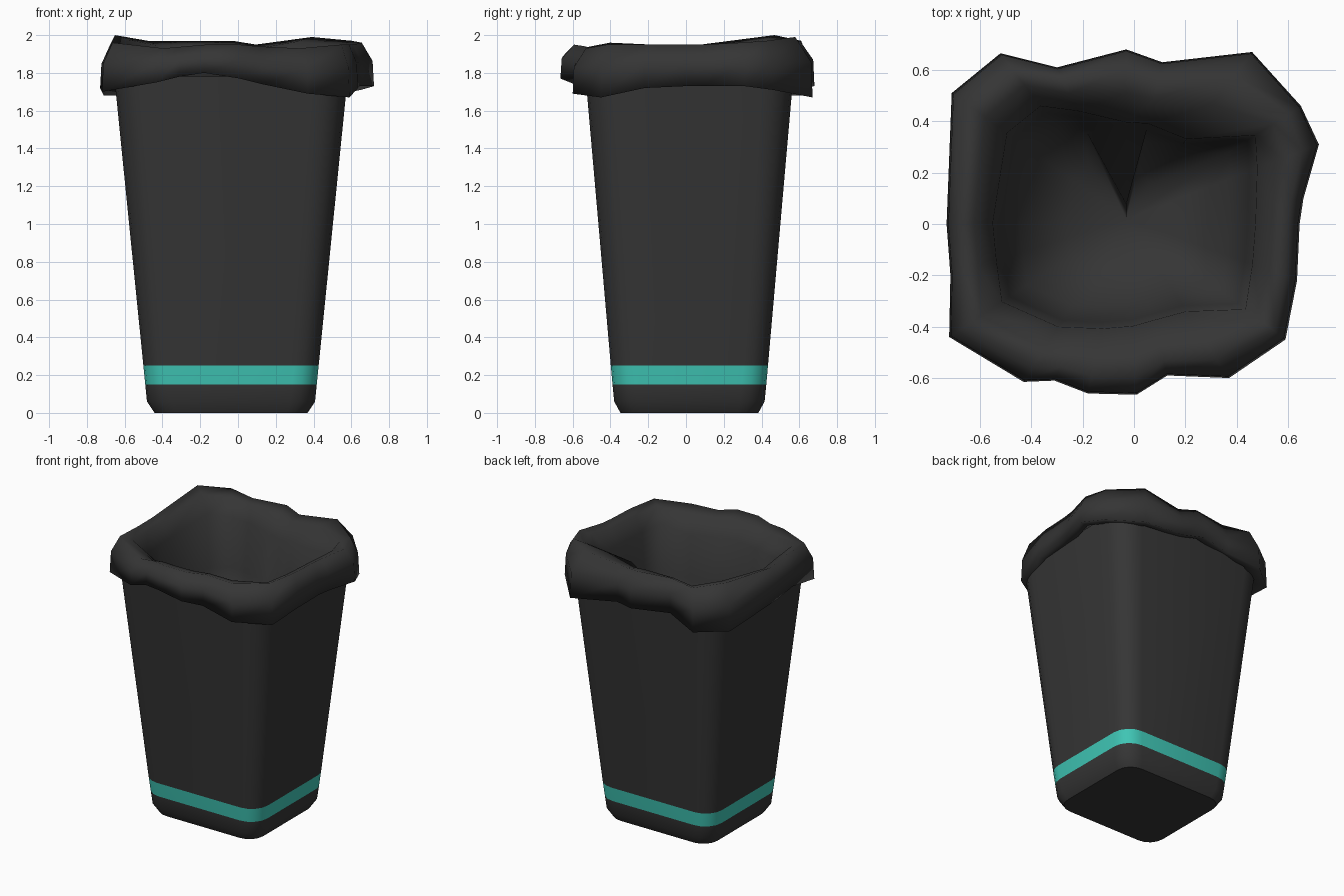
import bpy, bmesh, math
from mathutils import Vector

if "Cube" in bpy.data.objects:
    bpy.data.objects.remove(bpy.data.objects["Cube"])


def material(name, rgb):
    m = bpy.data.materials.new(name)
    m.diffuse_color = (*rgb, 1)
    m.use_nodes = True
    m.node_tree.nodes["Principled BSDF"].inputs["Base Color"].default_value = m.diffuse_color
    return m


DARK = material("dark_plastic", (0.036, 0.036, 0.036))
TEAL = material("teal_band", (0.05, 0.56, 0.46))


def loft(name, rings, mats, bottom=False, tip=None, mat_of=lambda i: 0, angle=None):
    bm = bmesh.new()
    vr = [[bm.verts.new(p) for p in r] for r in rings]
    n = len(vr[0])
    for i in range(len(vr) - 1):
        for j in range(n):
            k = (j + 1) % n
            f = bm.faces.new((vr[i][j], vr[i][k], vr[i + 1][k], vr[i + 1][j]))
            f.material_index = mat_of(i)
    if bottom:
        bm.faces.new(vr[0][::-1])
    if tip:
        t = bm.verts.new(tip)
        for j in range(n):
            bm.faces.new((vr[-1][j], vr[-1][(j + 1) % n], t))
    me = bpy.data.meshes.new(name)
    bm.to_mesh(me)
    bm.free()
    for m in mats:
        me.materials.append(m)
    ob = bpy.data.objects.new(name, me)
    bpy.context.collection.objects.link(ob)
    for p in me.polygons:
        p.use_smooth = True
    if angle:
        bpy.context.view_layer.objects.active = ob
        ob.select_set(True)
        bpy.ops.object.shade_smooth_by_angle(angle=math.radians(angle))
        ob.select_set(False)
    return ob


# Bin: tapered rounded square with a band near the foot
def rounded(hx, hy, r, z, cx=-0.037, cy=0.018, seg=4):
    pts = []
    for q, (sx, sy) in enumerate(((1, 1), (-1, 1), (-1, -1), (1, -1))):
        for s in range(seg + 1):
            a = math.pi / 2 * (q + s / seg)
            pts.append((cx + sx * (hx - r) + r * math.cos(a),
                        cy + sy * (hy - r) + r * math.sin(a), z))
    return pts


bin_rings = [rounded(*p) for p in (
    (0.405, 0.365, 0.11, 0), (0.445, 0.398, 0.13, 0.06), (0.454, 0.407, 0.13, 0.15),
    (0.464, 0.416, 0.13, 0.25), (0.618, 0.55, 0.17, 1.78))]
loft("bin_body", bin_rings, [DARK, TEAL], bottom=True,
     mat_of=lambda i: 1 if i == 2 else 0, angle=30)

# Bag outline, counter-clockwise: x, y, hem height, rim height
OUTER = [
    (0.645, 0, 1.73, 1.95), (0.66, 0.1, 1.73, 1.95), (0.72, 0.31, 1.73, 1.96),
    (0.65, 0.46, 1.71, 1.97), (0.46, 0.67, 1.67, 1.99), (0.11, 0.63, 1.72, 1.95),
    (-0.03, 0.68, 1.73, 1.97), (-0.3, 0.61, 1.74, 1.97), (-0.52, 0.665, 1.68, 1.97),
    (-0.71, 0.51, 1.68, 2.0), (-0.73, 0, 1.72, 1.94), (-0.715, -0.2, 1.735, 1.95),
    (-0.72, -0.44, 1.70, 1.96), (-0.43, -0.615, 1.75, 1.93), (-0.31, -0.61, 1.78, 1.94),
    (-0.18, -0.66, 1.80, 1.95), (0.01, -0.665, 1.77, 1.95), (0.13, -0.59, 1.74, 1.94),
    (0.37, -0.6, 1.69, 1.93), (0.59, -0.45, 1.67, 1.95), (0.635, -0.22, 1.72, 1.95)]
# Mouth of the bag seen from above
INNER = [
    (0.48, 0.23), (0.47, 0.38), (0.2, 0.33), (0.07, 0.39), (-0.1, 0.40), (-0.25, 0.45),
    (-0.35, 0.47), (-0.5, 0.35), (-0.55, 0.2), (-0.55, 0), (-0.52, -0.3), (-0.3, -0.4),
    (-0.05, -0.41), (0.2, -0.34), (0.43, -0.36), (0.47, -0.1)]
C = Vector((-0.03, 0.02))


def mouth_point(p):
    """Where the ray from the centre to p crosses the mouth outline."""
    d = p - C
    for i, a in enumerate(INNER):
        a = Vector(a) - C
        b = Vector(INNER[(i + 1) % len(INNER)]) - C
        if a.cross(d) >= 0 and d.cross(b) >= 0 and a.dot(d) > 0:
            t = a.cross(d) / (a.cross(d) + d.cross(b))
            return C + a.lerp(b, t)
    return C + d * 0.7


# Bag: hem, puffed rim, then a sagging pouch with one deep fold at the back
rings = [[] for _ in range(9)]
for x, y, zb, zt in OUTER:
    o = Vector((x, y))
    m = mouth_point(o)
    fold = abs(x + 0.03) < 0.02 and y > 0
    steps = [
        (o.lerp(C, 0.13), zb + 0.03),
        (o, zb),
        (o.lerp(C, 0.01), zb + 0.58 * (zt - zb)),
        (o.lerp(m, 0.27), zt),
        (o.lerp(m, 0.6), zt - 0.025),
        (m, zt - 0.12),
        (m.lerp(C, 0.06), 1.5),
        (m.lerp(C, 0.85 if fold else 0.2), 1.3),
        (m.lerp(C, 0.9 if fold else 0.55), 1.16)]
    for r, (p, z) in zip(rings, steps):
        r.append((p.x, p.y, z))
loft("bin_bag", rings, [DARK], tip=(C.x, C.y, 1.12))
